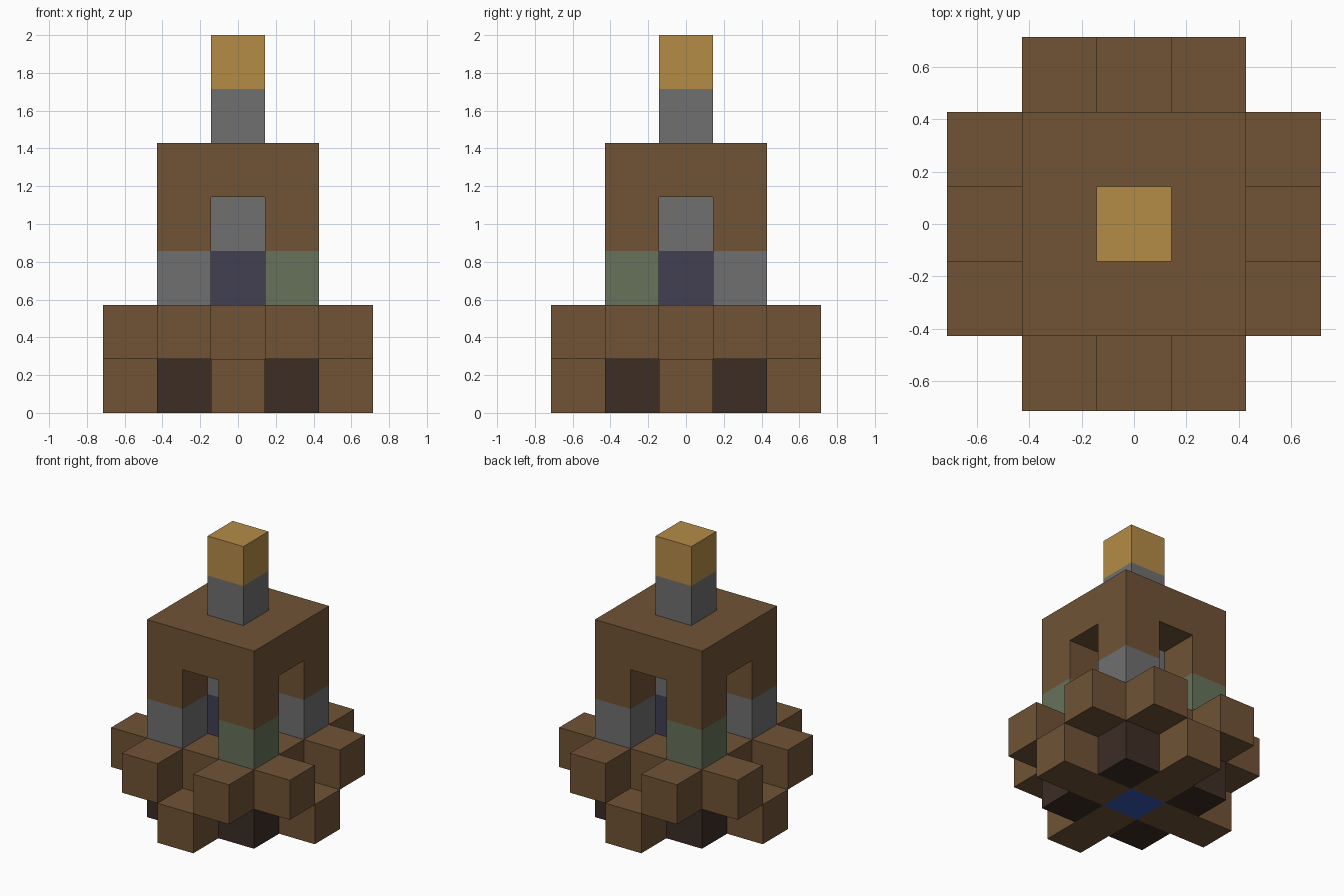
import bpy
import bmesh
from mathutils import Matrix, Vector

U = 2 / 7  # edge length of one block

if "Cube" in bpy.data.objects:
    bpy.data.objects.remove(bpy.data.objects["Cube"])


def linear(c):
    c /= 255
    return c / 12.92 if c <= 0.04045 else ((c + 0.055) / 1.055) ** 2.4


def material(name, *rgb):
    colour = (*[linear(c) for c in rgb], 1)
    mat = bpy.data.materials.new(name)
    mat.use_nodes = True
    mat.diffuse_color = colour
    bsdf = mat.node_tree.nodes["Principled BSDF"]
    bsdf.inputs["Base Color"].default_value = colour
    bsdf.inputs["Roughness"].default_value = 0.9
    return mat


wood = material("wood_brown", 112, 83, 53)
bark = material("dark_bark", 61, 45, 37)
stone = material("stone_grey", 112, 112, 112)
moss = material("mossy_green", 103, 114, 90)
navy = material("dark_navy", 66, 63, 81)
blue = material("deep_blue", 54, 88, 180)
gold = material("gold", 181, 140, 71)


def blocks(name, mat, cells, level, size=(1, 1, 1)):
    """One object holding a box on each (x, y) cell, standing on a level."""
    bm = bmesh.new()
    for x, y in cells:
        centre = Vector((x, y, level + size[2] / 2)) * U
        scale = Matrix.Diagonal((*[s * U for s in size], 1))
        bmesh.ops.create_cube(bm, size=1, matrix=Matrix.Translation(centre) @ scale)
    mesh = bpy.data.meshes.new(name)
    bm.to_mesh(mesh)
    bm.free()
    mesh.materials.append(mat)
    obj = bpy.data.objects.new(name, mesh)
    bpy.context.collection.objects.link(obj)
    return obj


middle = [(0, 0)]
corners = [(x, y) for x in (-1, 1) for y in (-1, 1)]
mossy = [c for c in corners if c[0] != c[1]]
plain = [c for c in corners if c[0] == c[1]]

# Foot: cross of beams around a blue core, dark blocks between the arms
blocks("core_block", blue, middle, 0)
blocks("foot_arms_x", wood, [(-1.5, 0), (1.5, 0)], 0, (2, 1, 1))
blocks("foot_arms_y", wood, [(0, -1.5), (0, 1.5)], 0, (1, 2, 1))
blocks("foot_corners", bark, corners, 0)

# Platform with paired blocks jutting out on every side
blocks("platform", wood, middle, 1, (3, 3, 1))
blocks("platform_side_blocks", wood,
       [(2 * x, y) for x, y in corners] + [(x, 2 * y) for x, y in corners], 1)

# Four corner posts: mossy and plain stone bases alternate diagonally
blocks("mossy_post_bases", moss, mossy, 2)
blocks("stone_post_bases", stone, plain, 2)
blocks("wood_posts", wood, corners, 3)

# Central pillar inside the open chamber
blocks("pillar_base", navy, middle, 2)
blocks("pillar_top", stone, middle, 3)

# Roof and gold-capped spire
blocks("roof", wood, middle, 4, (3, 3, 1))
blocks("spire", stone, middle, 5)
blocks("spire_cap", gold, middle, 6)
